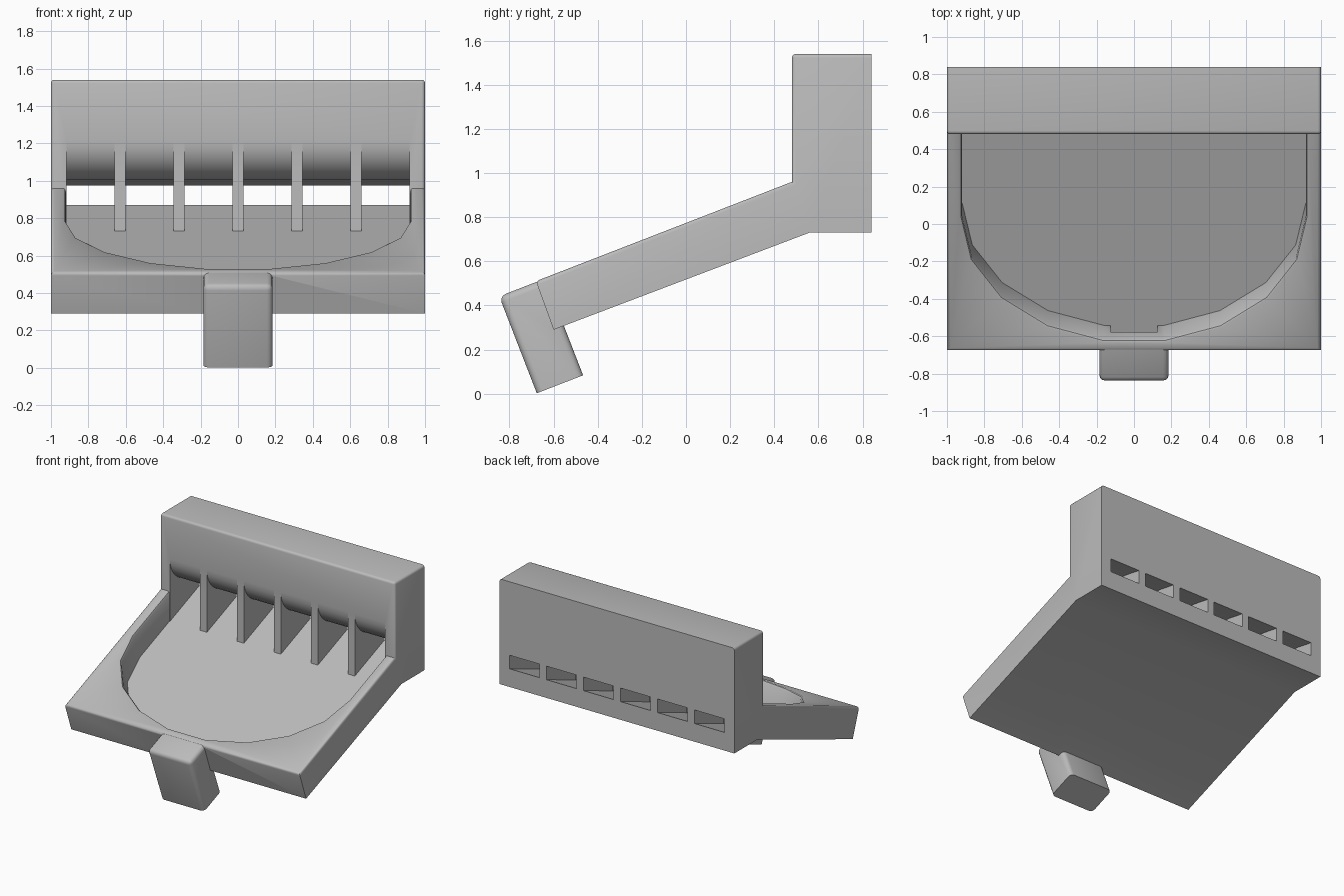
import bpy, bmesh, math
from mathutils import Vector

cube = bpy.data.objects.get("Cube")
if cube:
    bpy.data.objects.remove(cube)

gray = bpy.data.materials.new("plain gray")
gray.use_nodes = True
gray.diffuse_color = (0.5, 0.5, 0.5, 1)
gray.node_tree.nodes["Principled BSDF"].inputs["Base Color"].default_value = (0.5, 0.5, 0.5, 1)

BACK, WALL = 0.84, 0.48          # y of the rear face and of the wall front
FRONT = (-0.68, 0.51)            # top front edge of the ramp (y, z)
SLOPE = math.atan2(0.45, 1.16)
S, C = math.sin(SLOPE), math.cos(SLOPE)
FLOOR = -0.214                   # tray floor, below the ramp surface


def ramp(u, v):
    """Ramp coordinates (along, above) to (y, z)."""
    return FRONT[0] + u * C - v * S, FRONT[1] + u * S + v * C


def plane_z(y, v):
    """Height at y of a plane lying v above the ramp surface."""
    return FRONT[1] + (y - FRONT[0]) * S / C + v / C


def loft(name, rings):
    """Solid through equal closed rings, capped at both ends."""
    bm = bmesh.new()
    loops = [[bm.verts.new(p) for p in ring] for ring in rings]
    n = len(loops[0])
    for a, b in zip(loops, loops[1:]):
        for i in range(n):
            bm.faces.new((a[i], a[(i + 1) % n], b[(i + 1) % n], b[i]))
    bm.faces.new(loops[0][::-1])
    bm.faces.new(loops[-1])
    bmesh.ops.recalc_face_normals(bm, faces=bm.faces)
    mesh = bpy.data.meshes.new(name)
    bm.to_mesh(mesh)
    bm.free()
    mesh.materials.append(gray)
    obj = bpy.data.objects.new(name, mesh)
    bpy.context.collection.objects.link(obj)
    return obj


def extrude_x(name, profile, x0, x1):
    return loft(name, [[(x, y, z) for y, z in profile] for x in (x0, x1)])


def round_edges(obj, rule, width):
    bm = bmesh.new()
    bm.from_mesh(obj.data)
    edges = [e for e in bm.edges if rule(e.verts[0].co, e.verts[1].co)]
    bmesh.ops.bevel(bm, geom=edges, offset=width, segments=3, profile=0.5, affect='EDGES')
    bm.to_mesh(obj.data)
    bm.free()


def combine(target, other, operation):
    """Apply a boolean and drop the helper."""
    other.hide_render = True
    mod = target.modifiers.new("combine", 'BOOLEAN')
    mod.operation, mod.solver, mod.object = operation, 'EXACT', other
    bpy.ops.object.select_all(action='DESELECT')
    bpy.context.view_layer.objects.active = target
    target.select_set(True)
    bpy.ops.object.modifier_apply(modifier=mod.name)
    bpy.data.objects.remove(other)


# Body: sloping ramp and upright back wall in one side profile
corner = (WALL, 0.96)
wall_top = (WALL, 1.54)
rear_top = (BACK, 1.54)
body = extrude_x("ramp_and_back_wall",
                 [FRONT, (-0.60, 0.29), (0.56, 0.73), (BACK, 0.73), rear_top, wall_top, corner], -1, 1)


def rounded_on_body(a, b):
    def at(p, q):
        return (Vector((p.y, p.z)) - Vector(q)).length < 0.001
    pairs = [(FRONT, FRONT), (wall_top, wall_top), (FRONT, corner),
             (corner, wall_top), (wall_top, rear_top)]
    return any((at(a, p) and at(b, q)) or (at(a, q) and at(b, p)) for p, q in pairs)


round_edges(body, rounded_on_body, 0.018)

# Front leg, square to the ramp
leg = extrude_x("front_leg", [ramp(-0.18, -0.004), ramp(-0.18, -0.475),
                              ramp(0.045, -0.475), ramp(0.045, -0.004)], -0.185, 0.185)
bottom = Vector(ramp(-0.07, -0.475))
normal = Vector((-S, C))


def above_foot(p):
    return (Vector((p.y, p.z)) - bottom).dot(normal) > 0.01


round_edges(leg, lambda a, b: above_foot(a) or above_foot(b), 0.03)
combine(body, leg, 'UNION')


# Tray recess: half ellipse with a straight rear, flared at the rim
def recess_ring(v, grow):
    ring = [(0.92 + grow, WALL, plane_z(WALL, v))]
    for i in range(10):
        t = math.radians(20 * i)
        y0 = 0.04 - (0.67 + grow) * math.sin(t)
        y = y0 - v * S
        ring.append(((0.92 + grow) * math.cos(t), y, plane_z(y, v)))
    ring.append((-0.92 - grow, WALL, plane_z(WALL, v)))
    return ring


recess = loft("recess_cutter", [recess_ring(FLOOR, 0), recess_ring(-0.018, 0),
                                recess_ring(-0.005, 0.006), recess_ring(0.002, 0.018),
                                recess_ring(0.06, 0.018)])
combine(body, recess, 'DIFFERENCE')

# Six bays under a curved hood, open at the rear, leaving five ribs
hood = []
for i in range(9):
    t = math.radians(90 * i / 8)
    hood.append((0.70 - 0.22 * math.cos(t), 1.21 - 0.21 * math.sin(t)))
end = BACK + 0.05
bay = [(0.45, plane_z(0.45, FLOOR)), (0.45, 1.21)] + hood + [(end, 0.965), (end, plane_z(end, FLOOR))]
pitch, half_rib = 0.315, 0.029
for i in range(-3, 3):
    x0 = max(i * pitch + half_rib, -0.92)
    x1 = min((i + 1) * pitch - half_rib, 0.92)
    combine(body, extrude_x("bay_cutter", bay, x0, x1), 'DIFFERENCE')

# Pocket running from the tray floor into the leg
pocket = extrude_x("pocket_cutter", [ramp(-0.1, FLOOR), ramp(0.2, FLOOR),
                                     ramp(0.2, FLOOR + 0.1), ramp(-0.1, FLOOR + 0.1)], -0.125, 0.125)
combine(body, pocket, 'DIFFERENCE')

body.name = "sloping_tray_with_back_wall"
bpy.ops.object.select_all(action='DESELECT')
bpy.context.view_layer.objects.active = body
body.select_set(True)
bpy.ops.object.shade_smooth_by_angle(angle=math.radians(32))
